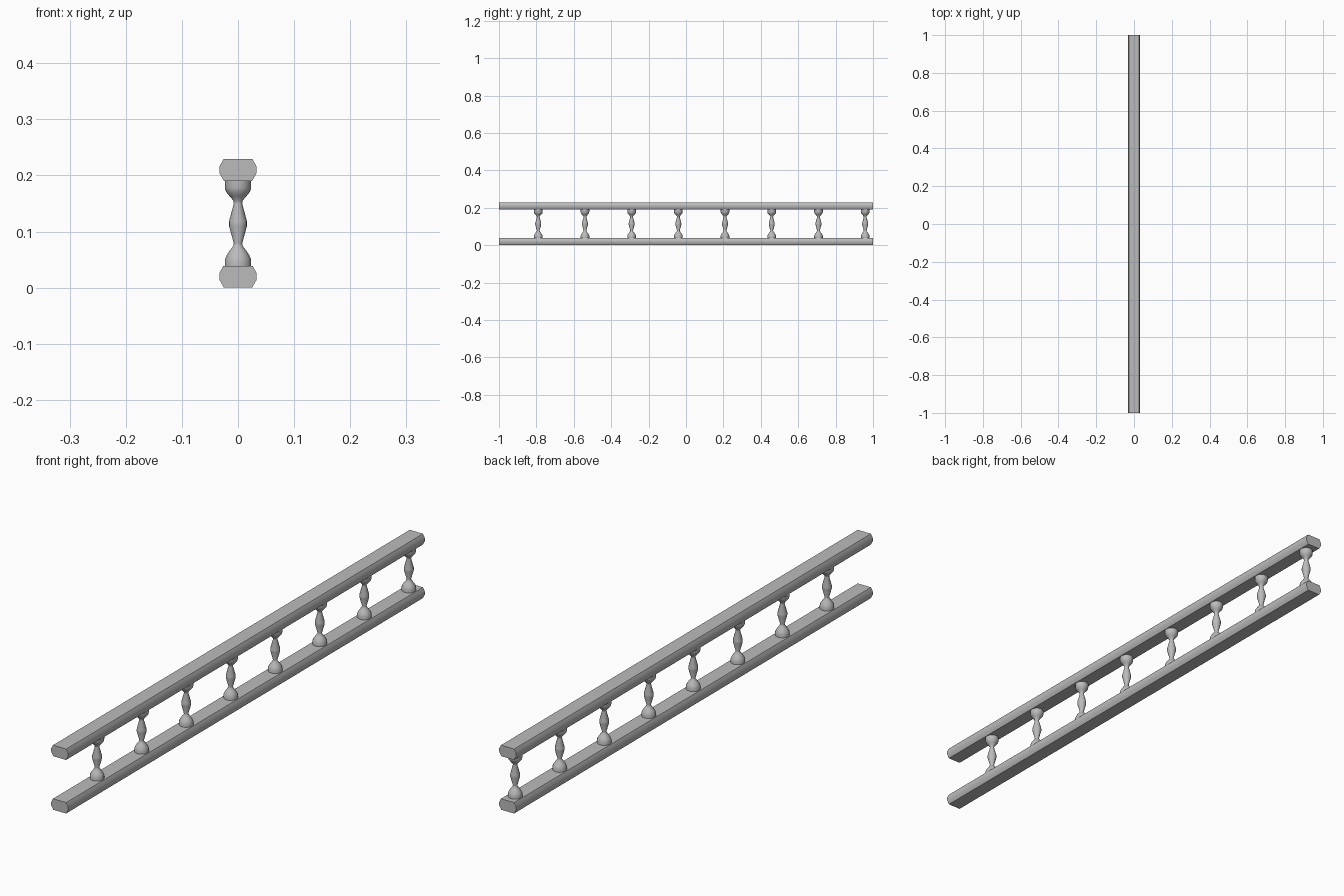
import bpy, bmesh, math

if "Cube" in bpy.data.objects:
    bpy.data.objects.remove(bpy.data.objects["Cube"])

stone = bpy.data.materials.new("grey stone")
stone.diffuse_color = (0.5, 0.5, 0.5, 1)
stone.use_nodes = True
stone.node_tree.nodes["Principled BSDF"].inputs["Base Color"].default_value = stone.diffuse_color


def make_object(name, bm, angle):
    bmesh.ops.recalc_face_normals(bm, faces=bm.faces)
    mesh = bpy.data.meshes.new(name)
    bm.to_mesh(mesh)
    bm.free()
    mesh.materials.append(stone)
    ob = bpy.data.objects.new(name, mesh)
    bpy.context.collection.objects.link(ob)
    bpy.ops.object.select_all(action='DESELECT')
    ob.select_set(True)
    bpy.context.view_layer.objects.active = ob
    bpy.ops.object.shade_smooth_by_angle(angle=math.radians(angle))
    return ob


def rail(name, z0):
    # chamfered cross-section extruded along y
    half = [(0.025, 0), (0.033, 0.014), (0.033, 0.026), (0.026, 0.039)]
    section = half + [(-x, z) for x, z in reversed(half)]
    bm = bmesh.new()
    face = bm.faces.new([bm.verts.new((x, -1, z + z0)) for x, z in section])
    ext = bmesh.ops.extrude_face_region(bm, geom=[face], use_keep_orig=True)
    moved = [v for v in ext["geom"] if isinstance(v, bmesh.types.BMVert)]
    bmesh.ops.translate(bm, verts=moved, vec=(0, 2, 0))
    return make_object(name, bm, 35)


def baluster(name, y, sides=16):
    # turned profile: (radius, height)
    profile = [(0.0235, 0.038), (0.0235, 0.050), (0.020, 0.058),
               (0.014, 0.067), (0.008, 0.075), (0.0075, 0.079),
               (0.016, 0.110), (0.016, 0.118), (0.0075, 0.150),
               (0.008, 0.155), (0.015, 0.163), (0.0215, 0.171),
               (0.0235, 0.178), (0.0235, 0.192)]
    bm = bmesh.new()
    rings = [[bm.verts.new((r * math.cos(2 * math.pi * i / sides),
                            y + r * math.sin(2 * math.pi * i / sides), z))
              for i in range(sides)] for r, z in profile]
    for a, b in zip(rings, rings[1:]):
        for i in range(sides):
            j = (i + 1) % sides
            bm.faces.new((a[i], a[j], b[j], b[i]))
    bm.faces.new(rings[0])
    bm.faces.new(rings[-1])
    return make_object(name, bm, 40)


# rails
rail("bottom_rail", 0)
rail("top_rail", 0.19)

# row of turned balusters, offset towards the back end
for k in range(8):
    baluster(f"baluster_{k + 1}", -0.79 + 0.2497 * k)
